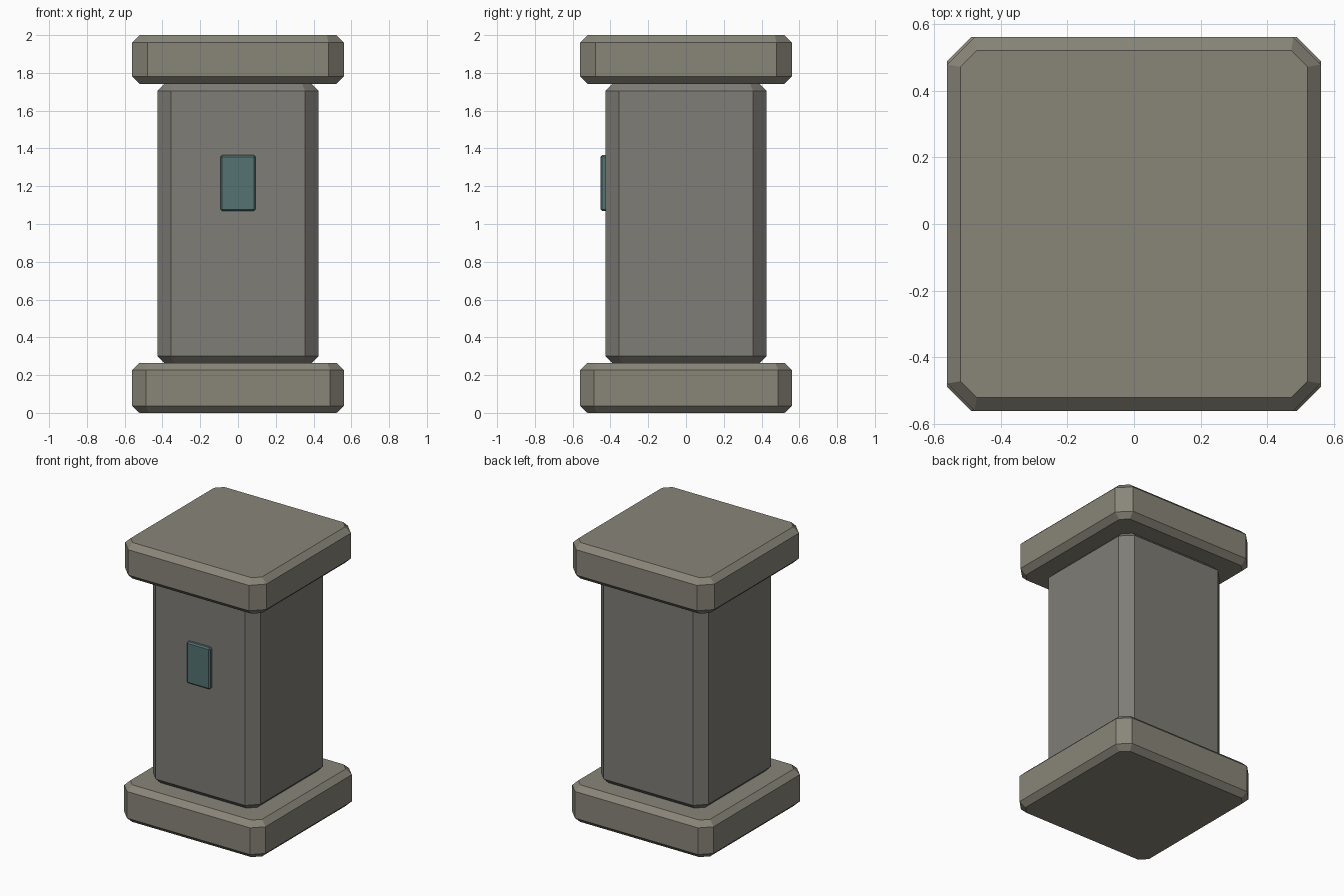
import bpy, bmesh

if "Cube" in bpy.data.objects:
    bpy.data.objects.remove(bpy.data.objects["Cube"])


def material(name, color):
    m = bpy.data.materials.new(name)
    m.diffuse_color = (*color, 1)
    m.use_nodes = True
    m.node_tree.nodes["Principled BSDF"].inputs["Base Color"].default_value = m.diffuse_color
    return m


def octagon(hx, hy, cut):
    # rectangle outline with clipped corners, counter-clockwise
    return [(hx, -hy + cut), (hx, hy - cut), (hx - cut, hy), (-hx + cut, hy),
            (-hx, hy - cut), (-hx, -hy + cut), (-hx + cut, -hy), (hx - cut, -hy)]


def block(name, half, cut, end_half, end_cut, z0, z1, edge, mat):
    # stacked octagon rings: chamfered bottom, straight sides, chamfered top
    rings = [(end_half, end_cut, z0), (half, cut, z0 + edge),
             (half, cut, z1 - edge), (end_half, end_cut, z1)]
    bm = bmesh.new()
    loops = [[bm.verts.new((x, y, z)) for x, y in octagon(h, h, c)] for h, c, z in rings]
    for a, b in zip(loops, loops[1:]):
        for i in range(8):
            j = (i + 1) % 8
            bm.faces.new((a[i], a[j], b[j], b[i]))
    bm.faces.new(loops[0][::-1])
    bm.faces.new(loops[-1])
    me = bpy.data.meshes.new(name)
    bm.to_mesh(me)
    bm.free()
    me.materials.append(mat)
    ob = bpy.data.objects.new(name, me)
    bpy.context.collection.objects.link(ob)
    return ob


trim = material("trim_stone", (0.25, 0.235, 0.19))
stone = material("shaft_stone", (0.21, 0.205, 0.18))
teal = material("teal_panel", (0.09, 0.17, 0.17))

# Plinth, shaft and cap
block("base_slab", 0.56, 0.072, 0.522, 0.05, 0.0, 0.265, 0.037, trim)
block("shaft", 0.427, 0.073, 0.39, 0.05, 0.265, 1.742, 0.037, stone)
block("cap_slab", 0.56, 0.082, 0.52, 0.049, 1.742, 2.0, 0.038, trim)

# Small raised panel on the front
bpy.ops.mesh.primitive_cube_add(size=1, location=(0, -0.433, 1.217))
panel = bpy.context.object
panel.name = "front_panel"
panel.scale = (0.186, 0.04, 0.296)
bpy.ops.object.transform_apply(location=False, rotation=False, scale=True)
bevel = panel.modifiers.new("bevel", 'BEVEL')
bevel.width = 0.009
bevel.segments = 1
panel.data.materials.append(teal)
